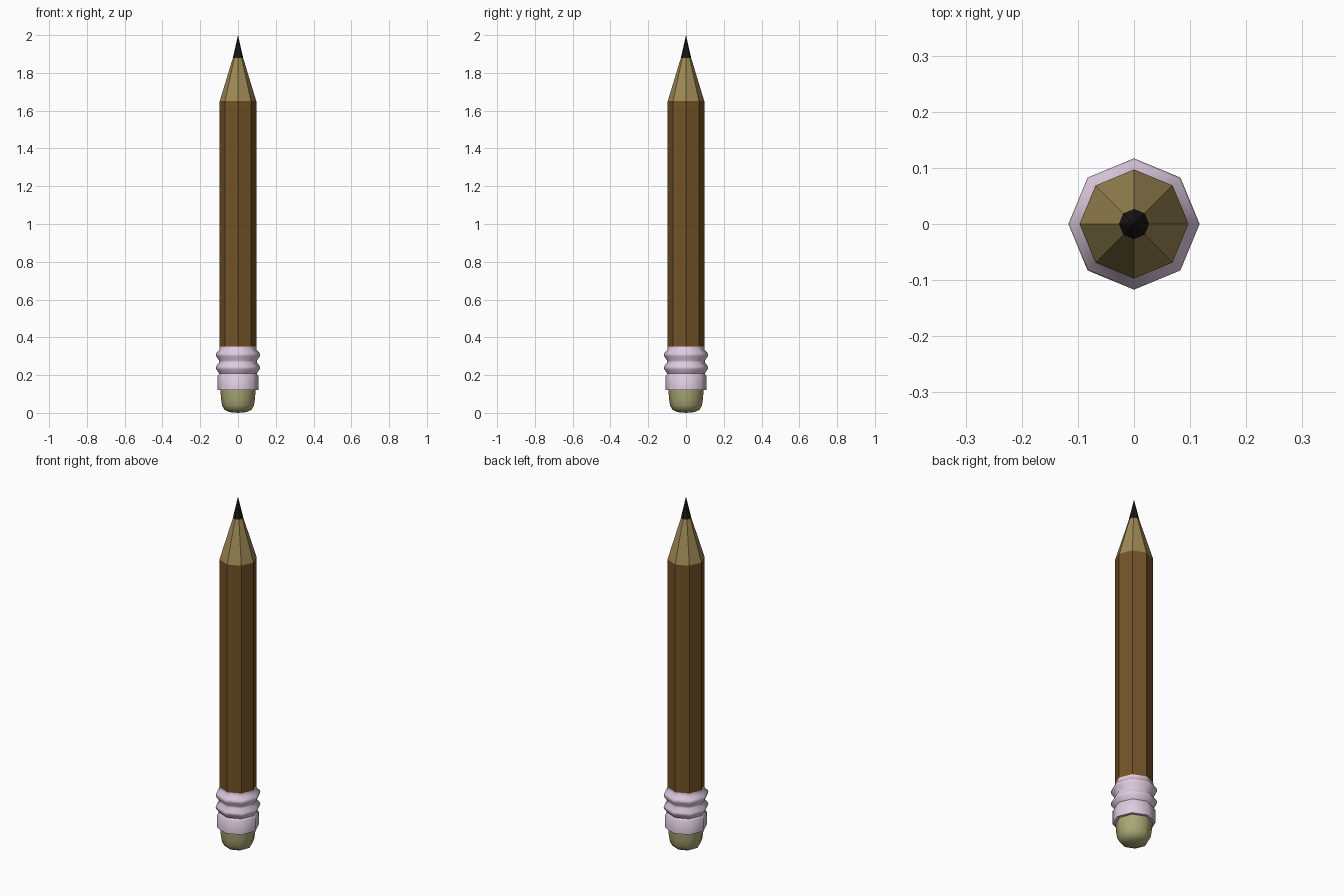
import bpy, bmesh, math

if "Cube" in bpy.data.objects:
    bpy.data.objects.remove(bpy.data.objects["Cube"])

SIDES = 8


def material(name, rgb):
    mat = bpy.data.materials.new(name)
    mat.diffuse_color = (*rgb, 1)
    mat.use_nodes = True
    mat.node_tree.nodes["Principled BSDF"].inputs["Base Color"].default_value = mat.diffuse_color
    return mat


def lathe(name, profile, rgb, smooth=None):
    """Eight-sided turned part from (radius, z) points; radius 0 makes a pole."""
    bm = bmesh.new()
    rings = []
    for r, z in profile:
        if r == 0:
            rings.append([bm.verts.new((0, 0, z))] * SIDES)
        else:
            rings.append([bm.verts.new((r * math.cos(math.tau * i / SIDES),
                                        r * math.sin(math.tau * i / SIDES), z))
                          for i in range(SIDES)])
    for a, b in zip(rings, rings[1:]):
        for i in range(SIDES):
            j = (i + 1) % SIDES
            bm.faces.new(list(dict.fromkeys((a[i], a[j], b[j], b[i]))))
    bmesh.ops.recalc_face_normals(bm, faces=bm.faces)
    mesh = bpy.data.meshes.new(name)
    bm.to_mesh(mesh)
    bm.free()
    obj = bpy.data.objects.new(name, mesh)
    bpy.context.collection.objects.link(obj)
    mesh.materials.append(material(name + "_colour", rgb))
    if smooth:
        bpy.ops.object.select_all(action='DESELECT')
        obj.select_set(True)
        bpy.context.view_layer.objects.active = obj
        bpy.ops.object.shade_smooth_by_angle(angle=math.radians(smooth))
    return obj


# Rounded eraser at the foot
lathe("eraser", [(0, 0), (0.045, 0.004), (0.072, 0.017), (0.084, 0.038),
                 (0.09, 0.075), (0.093, 0.122)], (0.40, 0.39, 0.18), 65)

# Crimped metal band with two ridges
lathe("ferrule", [(0.093, 0.122), (0.109, 0.122), (0.109, 0.195), (0.099, 0.208),
                  (0.115, 0.231), (0.117, 0.239), (0.115, 0.247), (0.1, 0.268),
                  (0.1, 0.277), (0.115, 0.299), (0.117, 0.309), (0.113, 0.32),
                  (0.098, 0.333), (0.097, 0.352)], (0.74, 0.60, 0.74), 65)

# Painted shaft, sharpened wood and lead, all flat-faced
lathe("shaft", [(0.097, 0.352), (0.097, 1.65)], (0.17, 0.085, 0.02))
lathe("sharpened_wood", [(0.097, 1.65), (0.027, 1.88)], (0.34, 0.25, 0.09))
lathe("lead_tip", [(0.027, 1.88), (0, 2.0)], (0.012, 0.01, 0.008))
